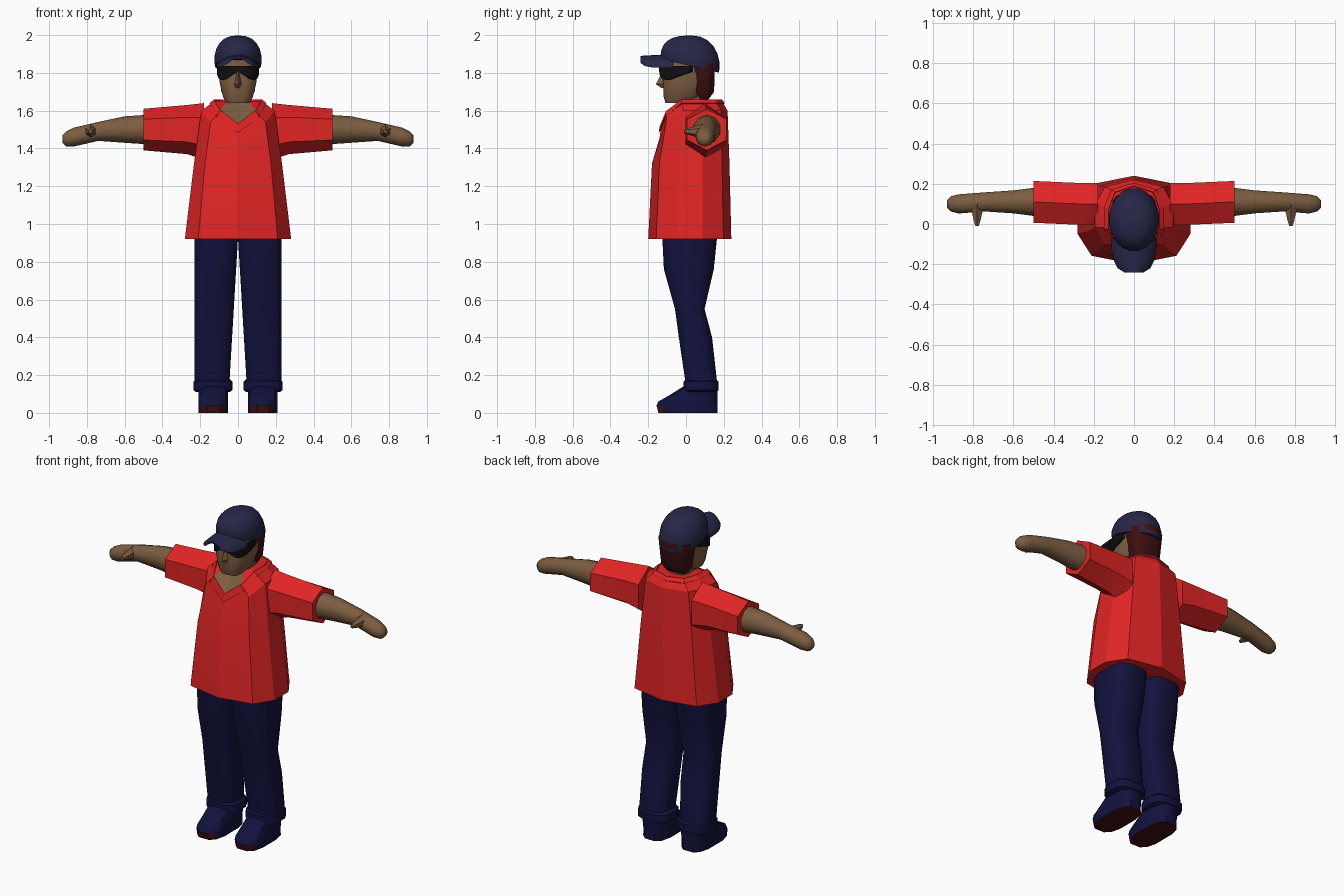
import bpy, bmesh, math
from mathutils import Vector

cube = bpy.data.objects.get("Cube")
if cube:
    bpy.data.objects.remove(cube)


def material(name, *rgb):
    m = bpy.data.materials.new(name)
    m.use_nodes = True
    m.diffuse_color = (*rgb, 1)
    bsdf = next(n for n in m.node_tree.nodes if n.type == 'BSDF_PRINCIPLED')
    bsdf.inputs["Base Color"].default_value = (*rgb, 1)
    return m


RED = material("shirt_red", .75, .018, .018)
NAVY = material("trouser_navy", .006, .006, .048)
CAP = material("cap_blue", .02, .02, .065)
SKIN = material("skin_brown", .2, .11, .053)
HAIR = material("hair_maroon", .05, .005, .006)
BLACK = material("glasses_black", .005, .005, .005)


def loft(name, rings, materials, angle=40, wrap=False, rule=None):
    """Skin a row of rings; rule(centre, normal) picks the material slot."""
    bm = bmesh.new()
    rows = [[bm.verts.new(point) for point in ring] for ring in rings]
    count = len(rows[0])
    pairs = list(zip(rows, rows[1:]))
    if wrap:
        pairs.append((rows[-1], rows[0]))
    else:
        bm.faces.new(rows[0])
        bm.faces.new(rows[-1])
    for lower, upper in pairs:
        for i in range(count):
            j = (i + 1) % count
            bm.faces.new((lower[i], lower[j], upper[j], upper[i]))
    bmesh.ops.recalc_face_normals(bm, faces=bm.faces)
    bm.normal_update()
    for face in bm.faces:
        face.smooth = True
        if rule:
            face.material_index = rule(face.calc_center_median(), face.normal)
    for edge in bm.edges:
        edge.smooth = edge.calc_face_angle(0) < math.radians(angle)
    mesh = bpy.data.meshes.new(name)
    bm.to_mesh(mesh)
    bm.free()
    for m in materials:
        mesh.materials.append(m)
    bpy.context.collection.objects.link(bpy.data.objects.new(name, mesh))


def bulge(value, power):
    return math.copysign(abs(value) ** power, value)


def oval(centre, u, v, sides, u_power=1, v_power=1):
    """Ring with half-axes u and v; powers below one make it squarer."""
    points = []
    for i in range(sides):
        a = math.tau * (i + .5) / sides
        points.append(Vector(centre) + Vector(u) * bulge(math.cos(a), u_power)
                      + Vector(v) * bulge(math.sin(a), v_power))
    return points


def level(z, x, width, front, back, sides=12, u_power=.65, v_power=.65, tilt=0):
    """Horizontal ring from front to back, optionally dipping to the back."""
    depth = (back - front) / 2
    return oval((x, (front + back) / 2, z), (width, 0, 0), (0, depth, -tilt * depth),
                sides, u_power, v_power)


def cloth(z, width, front, back, neckline=False):
    """Ten-sided shirt ring; a neckline ring drops to a V at the front."""
    ring = level(z, 0, width, front, back, 10, .6, 1)
    if neckline:
        for p in ring:
            p.z -= max(0, -p.y - .08) * 2.4
    return ring


def tube(rows, sides):
    """Rings along x from rows of centre, half depth and half height."""
    return [oval((x, y, z), (0, depth, 0), (0, 0, height), sides)
            for x, y, z, depth, height in rows]


def flip(rings, side):
    return [[(p.x * side, p.y, p.z) for p in ring] for ring in rings]


# Shirt body with a V neck, and its collar
loft("shirt_body", [cloth(.92, .29, -.2, .24), cloth(1.32, .24, -.18, .23),
                    cloth(1.6, .2, -.14, .22, True), cloth(1.65, .13, -.13, .19, True),
                    cloth(1.65, .07, -.03, .13)], [RED, SKIN], 12,
     rule=lambda c, n: int(c.z > 1.58 and c.y < -.05 and abs(c.x) < .06))
loft("collar", [cloth(1.64, .155, -.145, .205, True), cloth(1.66, .13, -.138, .19, True),
                cloth(1.62, .125, -.13, .18, True)], [RED], 12, wrap=True)

# Limb profiles
sleeve = tube([(.18, .1, 1.49, .12, .15), (.27, .1, 1.5, .12, .13), (.5, .11, 1.5, .12, .11)], 6)
arm = tube([(.45, .11, 1.5, .08, .08), (.6, .11, 1.5, .06, .07), (.74, .11, 1.49, .05, .05),
            (.87, .1, 1.46, .05, .05), (.91, .1, 1.45, .04, .04), (.93, .1, 1.45, .02, .02)], 10)
thumb = [oval((.78, y, 1.49), (r, 0, 0), (0, 0, r), 6)
         for y, r in ((.1, .04), (.02, .02), (-.01, .01))]
leg = [level(z, .143 - .03 * z, .09 + .03 * z, front, back)
       for z, front, back in ((.95, -.13, .17), (.76, -.12, .15), (.55, -.06, .1),
                              (.4, -.04, .14), (.13, 0, .17))]
cuff = [level(z, .133, .09 + flare, -flare, .16 + flare)
        for z, flare in ((.18, 0), (.165, .015), (.12, .015), (.11, 0))]
shoe = [level(z, .13, .08, toe, .17)
        for z, toe in ((0, -.15), (.04, -.16), (.06, -.15), (.1, -.08), (.15, 0))]


def sole(c, n):
    return int(n.z < -.7 or (c.z < .04 and n.y < -.6))


for name, side in (("left_", 1), ("right_", -1)):
    loft(name + "sleeve", flip(sleeve, side), [RED], 12)
    loft(name + "arm", flip(arm, side), [SKIN], 50)
    loft(name + "thumb", flip(thumb, side), [SKIN], 50)
    loft(name + "trouser_leg", flip(leg, side), [NAVY])
    loft(name + "trouser_cuff", flip(cuff, side), [NAVY])
    loft(name + "shoe", flip(shoe, side), [NAVY, HAIR], rule=sole)

# Neck, head, nose and hair
loft("neck", [level(z, 0, .07, -.03, .12) for z in (1.6, 1.74)], [SKIN])
loft("head", [level(1.64, 0, .06, -.11, 0), level(1.67, 0, .08, -.12, .09),
              level(1.75, 0, .1, -.125, .12), level(1.89, 0, .1, -.11, .13)], [SKIN], 50)
loft("nose", [[(-w, -.11, z), (w, -.11, z), (0, tip, z)]
              for z, w, tip in ((1.8, .01, -.13), (1.74, .025, -.16), (1.72, .02, -.13))], [SKIN], 25)
loft("hair", [level(1.66, 0, .07, .06, .12), level(1.7, 0, .09, .03, .15),
              level(1.85, 0, .11, .01, .155)], [HAIR])

# Wraparound sunglasses, deepest at the two lenses
frame = []
for i in range(-6, 7):
    a = math.radians(15 * i)
    x = .112 * bulge(math.sin(a), .7)
    y = .02 - .162 * bulge(math.cos(a), .7)
    high = 1.837
    low = high - .03 - .045 * abs(math.sin(2 * a))
    frame.append([(x, y, low), (x, y, high), (x * .85, y + .02, high), (x * .85, y + .02, low)])
loft("sunglasses", frame, [BLACK], 35)

# Cap crown, with an opening above the strap at the back
crown = []
for degrees in (-15, -6, 8, 25, 42, 58, 74, 88):
    a = math.radians(degrees)
    k = math.cos(a) ** .8
    crown.append(level(1.87 + .128 * math.sin(a), 0, .126 * k, .02 - .155 * k, .02 + .16 * k,
                       20, 1, 1, .2 - degrees / 440))
loft("cap_crown", crown, [CAP, HAIR], 50,
     rule=lambda c, n: int(c.y > .1 and abs(c.x) < .05 and 1.83 < c.z < 1.855))
loft("cap_button", [level(z, 0, .01, .06, .08, 8) for z in (1.97, 1.99)], [CAP])

# Arched cap brim, narrowing to the front
brim = []
for i in range(5):
    a = math.radians(20 * i)
    k = math.sqrt(math.cos(a))
    y = -.07 - .173 * math.sin(a)
    arc = [(.115 * k * u / 4, y, 1.9 - .01 * math.sin(a) - .06 * k * (u / 4) ** 2)
           for u in range(-4, 5)]
    brim.append(arc + [(x, y, z - .012) for x, y, z in reversed(arc)])
loft("cap_brim", brim, [CAP], 50)
